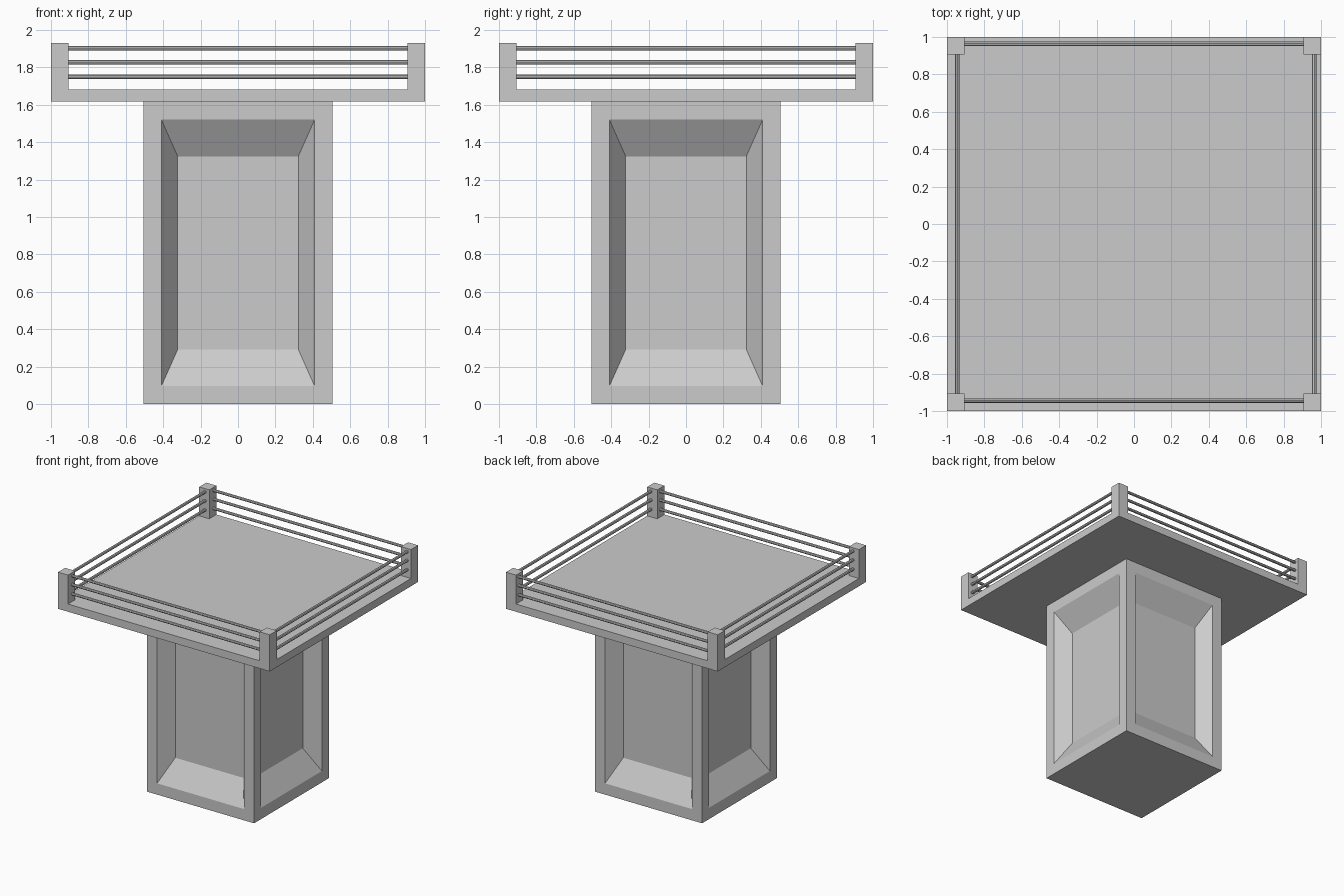
import bpy, bmesh
from math import pi
from mathutils import Matrix, Vector

if "Cube" in bpy.data.objects:
    bpy.data.objects.remove(bpy.data.objects["Cube"])

BASE_H, DECK_TOP, POST_TOP = 1.617, 1.683, 1.93
HALF, POST = 0.506, 0.095


def finish(bm, name):
    bmesh.ops.recalc_face_normals(bm, faces=bm.faces)
    mesh = bpy.data.meshes.new(name)
    bm.to_mesh(mesh)
    bm.free()
    obj = bpy.data.objects.new(name, mesh)
    bpy.context.collection.objects.link(obj)
    return obj


def box_bm(center, size):
    bm = bmesh.new()
    bmesh.ops.create_cube(bm, size=1, matrix=Matrix.Translation(center) @ Matrix.Diagonal((*size, 1)))
    return bm


# Pedestal with a sloped recessed panel on each of its four sides
bm = box_bm((0, 0, BASE_H / 2), (2 * HALF, 2 * HALF, BASE_H))
bm.normal_update()
sides = [f for f in bm.faces if abs(f.normal.z) < 0.5]
for f in sides:
    n = f.normal.copy()
    bmesh.ops.inset_individual(bm, faces=[f], thickness=0.136)
    bmesh.ops.inset_individual(bm, faces=[f], thickness=0.02)
    # Reshape the second inset into the panel floor: 77% of the opening, sunk inward
    mid = Vector((n.x * HALF, n.y * HALF, BASE_H / 2))
    for v in f.verts:
        d = v.co - mid
        grow = Vector((d.x * 0.285 / 0.35, d.y * 0.285 / 0.35, d.z * 0.516 / abs(d.z)))
        v.co = mid + grow - n * 0.12
finish(bm, "pedestal")

# Platform slab
finish(box_bm((0, 0, (BASE_H + DECK_TOP) / 2), (2, 2, DECK_TOP - BASE_H)), "platform")

# Corner posts
for sx in (-1, 1):
    for sy in (-1, 1):
        c = 1 - POST / 2
        finish(box_bm((sx * c, sy * c, (DECK_TOP + POST_TOP) / 2),
                      (POST, POST, POST_TOP - DECK_TOP)), "corner_post")

# Three railing bars per side, running from post to post
for z in (1.749, 1.828, 1.903):
    for offset in (-0.944, 0.964):
        for axis, pos in (("Y", (offset, 0, z)), ("X", (0, offset, z))):
            turn = Matrix.Rotation(pi / 2, 4, "X" if axis == "Y" else "Y")
            bm = bmesh.new()
            bmesh.ops.create_cone(bm, cap_ends=True, segments=8, radius1=0.012, radius2=0.012,
                                  depth=2 * (1 - POST) + 0.01,
                                  matrix=Matrix.Translation(pos) @ turn)
            finish(bm, "railing_bar")
